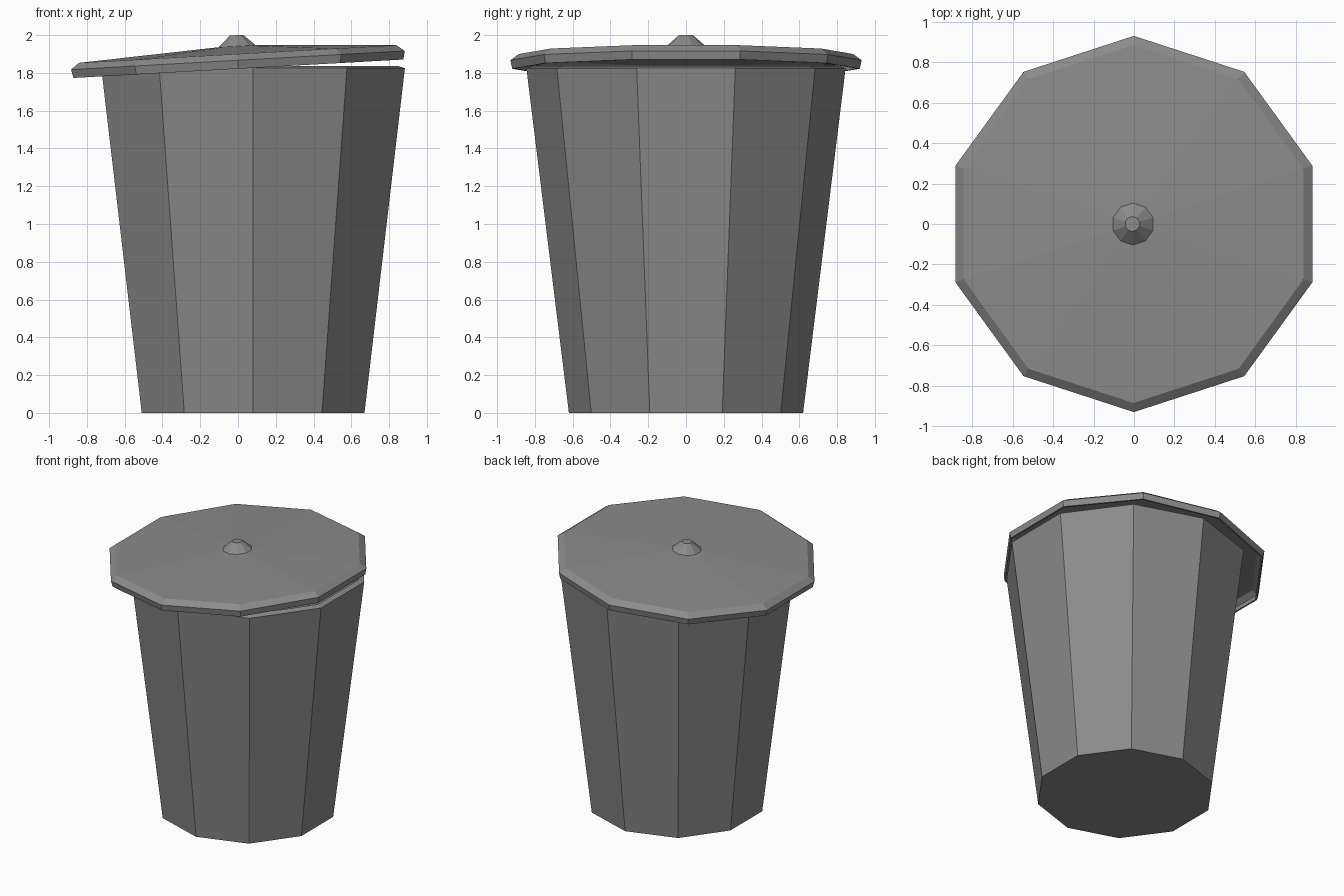
import bpy, bmesh
from math import sin, cos, pi, radians

if "Cube" in bpy.data.objects:
    bpy.data.objects.remove(bpy.data.objects["Cube"])

SIDES = 10

# Dark grey for every part
dark_grey = bpy.data.materials.new("dark_grey")
dark_grey.diffuse_color = (0.26, 0.26, 0.26, 1)
dark_grey.use_nodes = True
dark_grey.node_tree.nodes["Principled BSDF"].inputs["Base Color"].default_value = dark_grey.diffuse_color


def lathe(name, profile, location=(0, 0, 0), tilt=0):
    """Revolve (radius, z) points into a flat-sided part; radius 0 is a pole."""
    bm = bmesh.new()
    rings = []
    for r, z in profile:
        if r == 0:
            rings.append([bm.verts.new((0, 0, z))] * SIDES)
        else:
            rings.append([bm.verts.new((r * cos(pi / 2 + 2 * pi * i / SIDES),
                                        r * sin(pi / 2 + 2 * pi * i / SIDES), z))
                          for i in range(SIDES)])
    for a, b in zip(rings, rings[1:]):
        for i in range(SIDES):
            j = (i + 1) % SIDES
            corners = list(dict.fromkeys([a[i], a[j], b[j], b[i]]))
            bm.faces.new(corners)
    bmesh.ops.recalc_face_normals(bm, faces=bm.faces)
    mesh = bpy.data.meshes.new(name)
    bm.to_mesh(mesh)
    bm.free()
    mesh.materials.append(dark_grey)
    obj = bpy.data.objects.new(name, mesh)
    obj.location = location
    obj.rotation_euler = (0, tilt, 0)
    bpy.context.collection.objects.link(obj)
    return obj


# Tapered open bin with a sloping rim and an inner wall
lathe("bin_body", [(0, 0), (0.62, 0), (0.845, 1.825), (0.805, 1.837),
                   (0.59, 0.03), (0, 0.03)], (0.08, 0, 0))

# Hollow lid resting askew, and its knob
lid_at, lid_tilt = (0.002, 0, 1.822), radians(-3.2)
lathe("lid", [(0, 0.125), (0.885, 0.078), (0.93, 0.045), (0.92, 0),
              (0.908, 0), (0.917, 0.04), (0.88, 0.066), (0, 0.113)],
      lid_at, lid_tilt)
lathe("lid_knob", [(0, 0.112), (0.109, 0.115), (0.055, 0.162), (0.037, 0.178),
                   (0, 0.178)], lid_at, lid_tilt)
